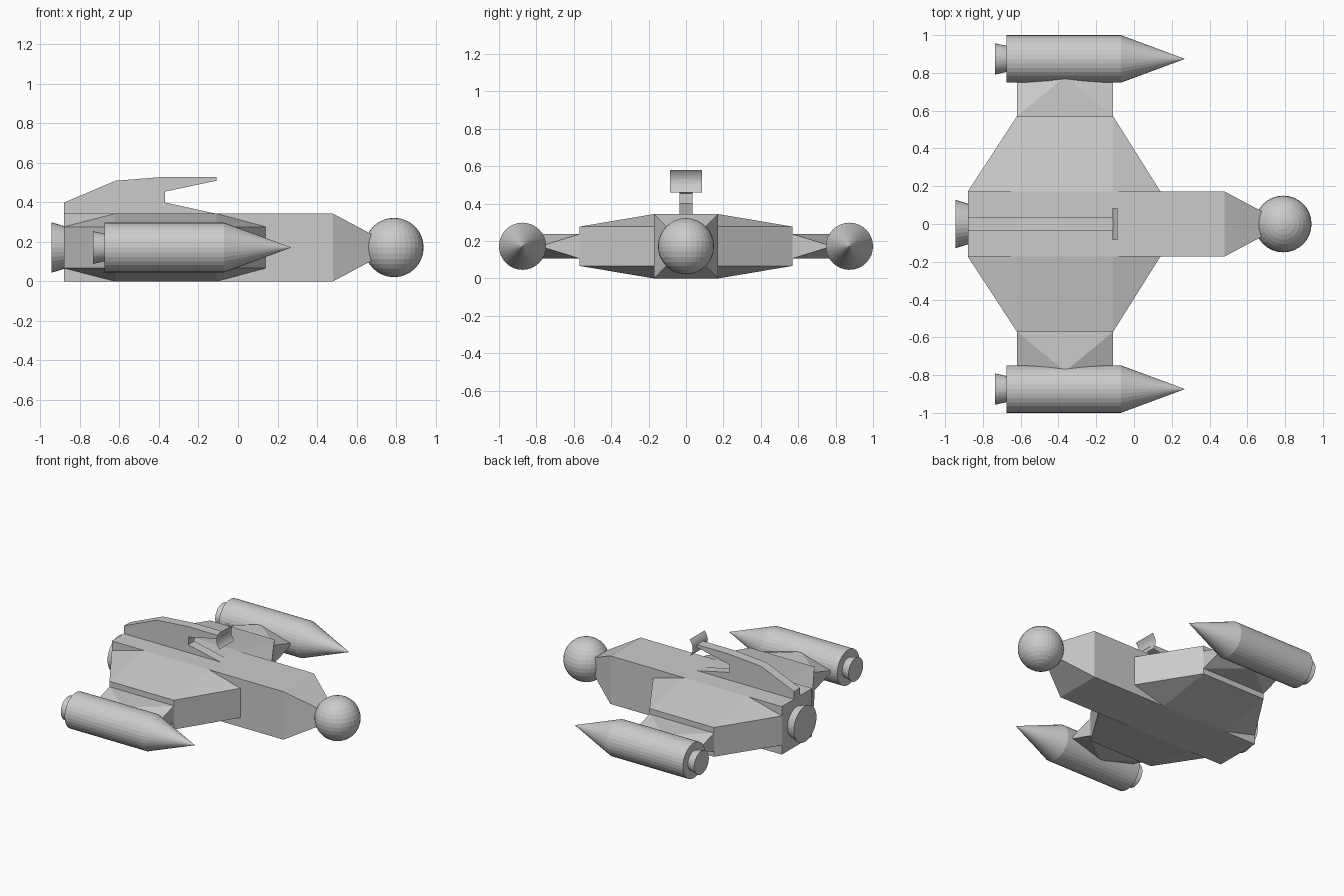
import bpy, bmesh, math
from mathutils import Matrix, Vector

if "Cube" in bpy.data.objects:
    bpy.data.objects.remove(bpy.data.objects["Cube"])

MID = 0.172  # height of the ship's centre line


def finish(name, bm):
    bmesh.ops.recalc_face_normals(bm, faces=bm.faces)
    mesh = bpy.data.meshes.new(name)
    bm.to_mesh(mesh)
    bm.free()
    obj = bpy.data.objects.new(name, mesh)
    bpy.context.collection.objects.link(obj)
    return obj


def hull(name, points):
    """Convex solid around the given points, with flat areas merged."""
    bm = bmesh.new()
    for p in points:
        bm.verts.new(p)
    bmesh.ops.convex_hull(bm, input=bm.verts)
    bmesh.ops.dissolve_limit(bm, angle_limit=0.01, verts=bm.verts, edges=bm.edges)
    return finish(name, bm)


def lathe_x(name, profile, y=0.0, z=MID, sides=32):
    """Turned solid along x from (x, radius) pairs."""
    bm = bmesh.new()
    rings = []
    for x, r in profile:
        if r == 0:
            rings.append([bm.verts.new((x, y, z))])
        else:
            angles = [2 * math.pi * i / sides for i in range(sides)]
            rings.append([bm.verts.new((x, y + r * math.cos(a), z + r * math.sin(a)))
                          for a in angles])
    for a, b in zip(rings, rings[1:]):
        for i in range(sides):
            j = (i + 1) % sides
            if len(b) == 1:
                bm.faces.new((a[i], a[j], b[0]))
            else:
                bm.faces.new((a[i], a[j], b[j], b[i]))
    for ring in (rings[0], rings[-1]):
        if len(ring) > 1:
            bm.faces.new(ring)
    return finish(name, bm)


def section(x, h):
    return [(x, sy * h, MID + sz * h) for sy in (-1, 1) for sz in (-1, 1)]


# Fuselage with tapered nose, and the ball at its tip
hull("fuselage", section(-0.88, MID) + section(0.48, MID) + section(0.69, 0.06))
bm = bmesh.new()
bmesh.ops.create_uvsphere(bm, u_segments=32, v_segments=16, radius=0.15,
                          matrix=Matrix.Translation((0.79, 0, MID)))
finish("nose_ball", bm)

# Main engine nozzle
lathe_x("main_nozzle", [(-0.945, 0.128), (-0.87, 0.105)])

for side, s in (("left", 1), ("right", -1)):
    # Wing with bevelled upper and lower faces
    wing = []
    for k in (-1, 1):
        wing += [(x, s * 0.172, MID + k * MID) for x in (-0.62, -0.11)]
        wing += [(x, s * 0.172, MID + k * 0.105) for x in (-0.88, 0.14)]
        wing += [(x, s * 0.57, MID + k * 0.105) for x in (-0.62, -0.11)]
    hull(side + "_wing", wing)

    # Pylon twisting from a rectangle to a diamond
    cx, hx, hz = -0.365, 0.255, 0.065
    root = [(cx + i * hx, s * 0.57, MID + k * hz) for i in (-1, 1) for k in (-1, 1)]
    tip = [(cx + i * hx, s * 0.78, MID + k * hz)
           for i, k in ((-1, 0), (1, 0), (0, -1), (0, 1))]
    hull(side + "_pylon", root + tip)

    # Side engine pod and its nozzle
    lathe_x(side + "_pod", [(-0.675, 0.126), (-0.07, 0.126), (0.27, 0)], y=s * 0.874)
    lathe_x(side + "_pod_nozzle", [(-0.735, 0.083), (-0.67, 0.068)], y=s * 0.874)

# Dorsal fin with forward arm
bm = bmesh.new()
outline = [(-0.88, 0.33), (-0.88, 0.40), (-0.62, 0.51), (-0.37, 0.53), (-0.11, 0.53),
           (-0.11, 0.51), (-0.37, 0.455), (-0.37, 0.40), (-0.11, 0.343), (-0.11, 0.33)]
face = bm.faces.new([bm.verts.new((x, -0.034, z)) for x, z in outline])
new = bmesh.ops.extrude_face_region(bm, geom=[face])["geom"]
bmesh.ops.translate(bm, vec=Vector((0, 0.068, 0)),
                    verts=[v for v in new if isinstance(v, bmesh.types.BMVert)])
finish("dorsal_fin", bm)

# Curved antenna dish at the end of the arm
bm = bmesh.new()
rows = []
for i in range(9):
    t = -1 + i / 4
    x, z = -0.113 + 0.025 * t * t, 0.52 + 0.06 * t
    rows.append([bm.verts.new((x, y, z)) for y in (-0.085, 0.085)])
for a, b in zip(rows, rows[1:]):
    bm.faces.new((a[0], a[1], b[1], b[0]))
finish("antenna_dish", bm)
